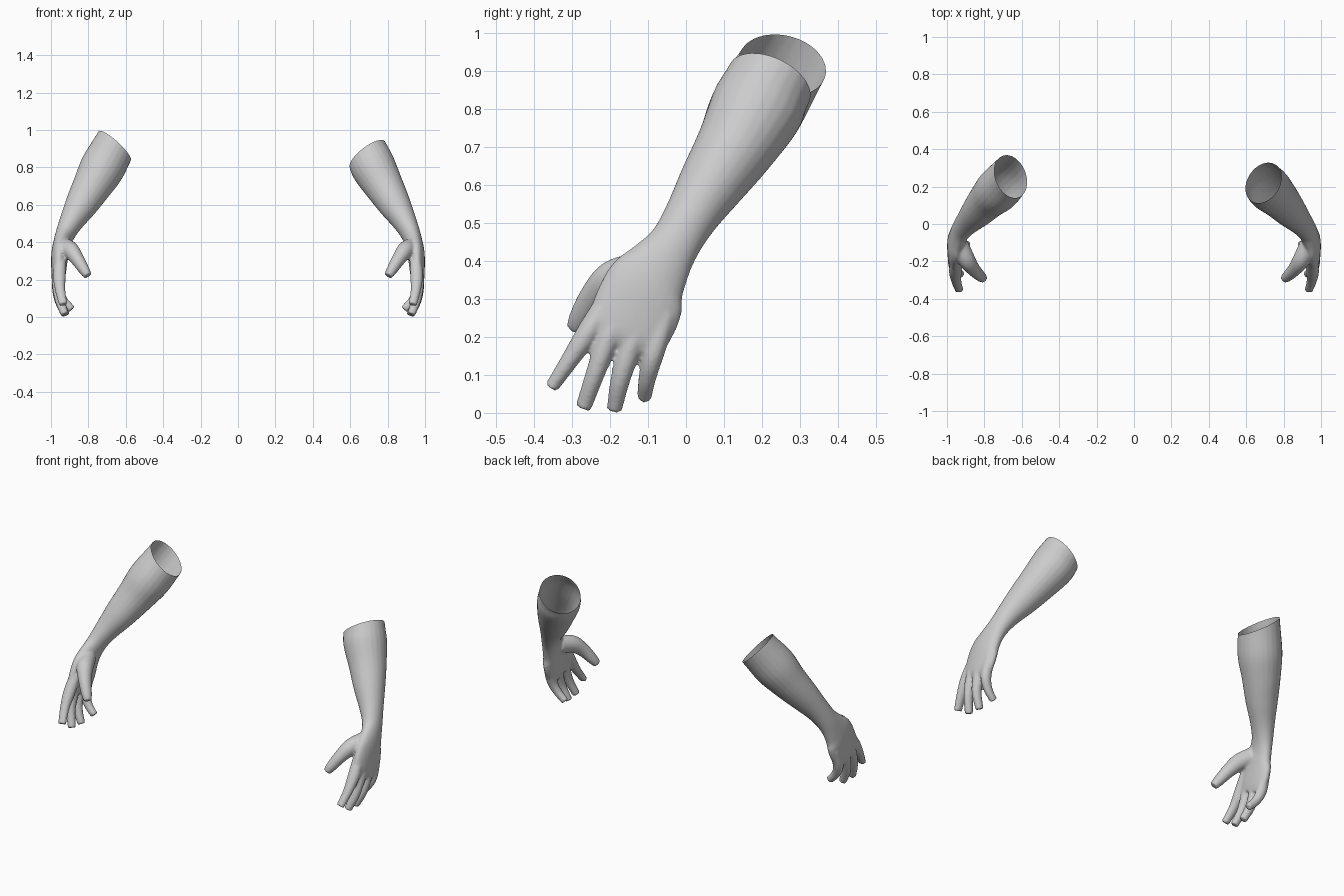
import bpy, bmesh, math
from mathutils import Vector

if "Cube" in bpy.data.objects:
    bpy.data.objects.remove(bpy.data.objects["Cube"])

SIDES = 24
skin = bpy.data.materials.new("plain_grey")
skin.diffuse_color = (0.6, 0.6, 0.6, 1)
skin.use_nodes = True
skin.node_tree.nodes["Principled BSDF"].inputs["Base Color"].default_value = skin.diffuse_color

# Each station: x, y, z, half thickness (across x), half width (seen from the side)
FOREARM = [
    (.725, .185, .798, .120, .122),
    (.780, .130, .700, .105, .105),
    (.838, .065, .600, .087, .087),
    (.888, .012, .515, .066, .071),
    (.923, -.030, .445, .052, .068),
    (.942, -.068, .390, .046, .084),
    (.952, -.105, .335, .046, .107),
    (.957, -.128, .275, .042, .116),
    (.960, -.155, .210, .036, .110),
    (.957, -.168, .178, .026, .100),
]
DIGITS = [
    # index
    [(.950, -.200, .300, .032, .032), (.955, -.255, .215, .034, .031),
     (.950, -.305, .140, .027, .024), (.934, -.354, .067, .023, .018)],
    # middle
    [(.960, -.165, .280, .032, .032), (.963, -.207, .190, .032, .030),
     (.955, -.240, .100, .027, .025), (.927, -.270, .014, .022, .021)],
    # ring
    [(.962, -.110, .270, .032, .032), (.965, -.145, .175, .031, .030),
     (.955, -.172, .090, .027, .026), (.920, -.189, .008, .022, .020)],
    # little
    [(.960, -.055, .260, .030, .032), (.962, -.086, .155, .030, .028),
     (.935, -.102, .090, .025, .023), (.888, -.110, .040, .021, .019)],
    # thumb
    [(.930, -.110, .375, .045, .050), (.895, -.190, .355, .046, .048),
     (.860, -.240, .310, .037, .038), (.822, -.278, .250, .029, .030),
     (.803, -.293, .220, .022, .022)],
]


def spline(stations, steps=5):
    """Smooth curve through the stations, carrying the radii along."""
    p = [Vector(s) for s in stations]
    p = [2 * p[0] - p[1]] + p + [2 * p[-1] - p[-2]]
    out = []
    for a, b, c, d in zip(p, p[1:], p[2:], p[3:]):
        for i in range(steps):
            t = i / steps
            out.append(.5 * (2 * b + (c - a) * t + (2 * a - 5 * b + 4 * c - d) * t * t
                             + (3 * b - a - 3 * c + d) * t ** 3))
    return out + [p[-2]]


def loft(bm, stations):
    """Closed tube with oval sections, square to its own path."""
    pts = spline(stations)
    rings = []
    for i, s in enumerate(pts):
        tangent = (Vector(pts[min(i + 1, len(pts) - 1)][:3])
                   - Vector(pts[max(i - 1, 0)][:3])).normalized()
        e1 = Vector((1, 0, 0))
        e1 = (e1 - e1.dot(tangent) * tangent).normalized()
        e2 = tangent.cross(e1)
        rings.append([bm.verts.new(Vector(s[:3]) + e1 * s[3] * math.cos(a) + e2 * s[4] * math.sin(a))
                      for a in (2 * math.pi * k / SIDES for k in range(SIDES))])
    for r, q in zip(rings, rings[1:]):
        for k in range(SIDES):
            n = (k + 1) % SIDES
            bm.faces.new((r[k], r[n], q[n], q[k]))
    bm.faces.new(rings[0][::-1])
    bm.faces.new(rings[-1])


def build_arm(name, side, cut, normal, top):
    bm = bmesh.new()
    # forearm and palm, continued past the elbow so it can be cut cleanly
    c, n = Vector(cut), Vector(normal).normalized()
    beyond = c + Vector((-.46, .42, .78)) * .16
    loft(bm, [(*beyond, top, top), (*c, top, top)] + FOREARM)
    for digit in DIGITS:
        loft(bm, digit)
    bmesh.ops.recalc_face_normals(bm, faces=bm.faces)
    mesh = bpy.data.meshes.new(name)
    bm.to_mesh(mesh)
    bm.free()
    obj = bpy.data.objects.new(name, mesh)
    bpy.context.collection.objects.link(obj)

    # fuse palm and fingers into one skin
    fuse = obj.modifiers.new("fuse", 'REMESH')
    fuse.mode = 'VOXEL'
    fuse.voxel_size = .0065
    soften = obj.modifiers.new("soften", 'SMOOTH')
    soften.factor = .5
    soften.iterations = 5
    bpy.context.view_layer.update()
    fused = bpy.data.meshes.new_from_object(obj.evaluated_get(bpy.context.evaluated_depsgraph_get()))
    obj.modifiers.clear()

    # open sleeve end
    bm = bmesh.new()
    bm.from_mesh(fused)
    bmesh.ops.bisect_plane(bm, geom=bm.verts[:] + bm.edges[:] + bm.faces[:],
                           plane_co=c, plane_no=n, clear_outer=True)
    for v in bm.verts:
        v.co.x *= side
    bmesh.ops.recalc_face_normals(bm, faces=bm.faces)
    bm.to_mesh(fused)
    bm.free()
    obj.data = fused
    fused.name = name
    fused.materials.clear()
    fused.materials.append(skin)
    for poly in fused.polygons:
        poly.material_index = 0
        poly.use_smooth = True


build_arm("left_forearm_and_hand", 1, (.693, .220, .868), (-.58, .36, .74), .116)
build_arm("right_forearm_and_hand", -1, (.660, .255, .915), (-.66, .22, .70), .114)
